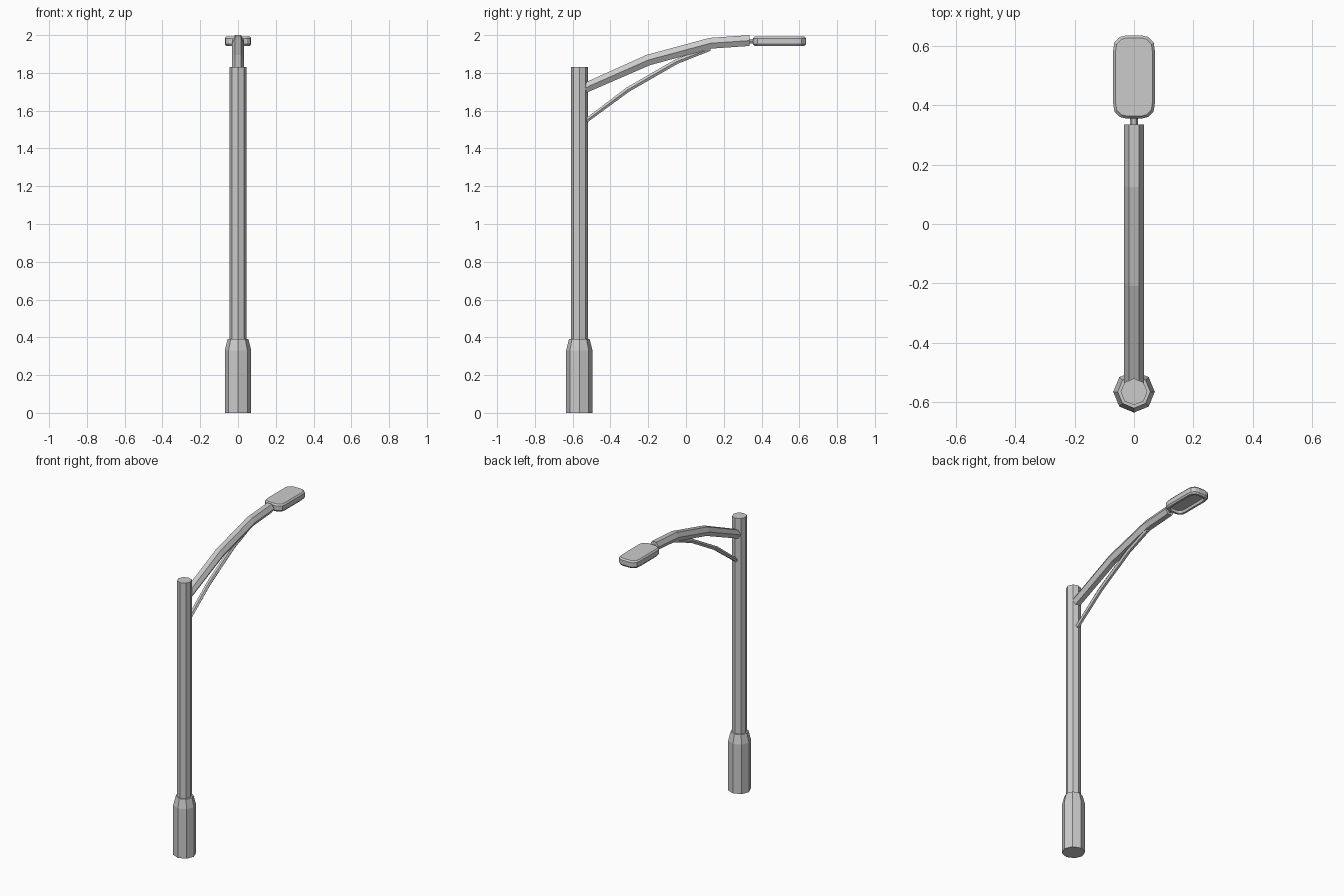
import bpy, bmesh, math
from mathutils import Vector

if "Cube" in bpy.data.objects:
    bpy.data.objects.remove(bpy.data.objects["Cube"])

POLE_Y = -0.565


def loft(name, rings):
    """Skin a list of equal-length point rings and cap both ends."""
    bm = bmesh.new()
    vr = [[bm.verts.new(p) for p in ring] for ring in rings]
    n = len(vr[0])
    for a, b in zip(vr, vr[1:]):
        for i in range(n):
            j = (i + 1) % n
            bm.faces.new((a[i], a[j], b[j], b[i]))
    bm.faces.new(vr[0][::-1])
    bm.faces.new(vr[-1])
    bmesh.ops.recalc_face_normals(bm, faces=bm.faces)
    me = bpy.data.meshes.new(name)
    bm.to_mesh(me)
    bm.free()
    ob = bpy.data.objects.new(name, me)
    bpy.context.collection.objects.link(ob)
    return ob


def column(name, profile, sides=8):
    """Upright faceted column from (radius, z) pairs."""
    ang = [2 * math.pi * i / sides for i in range(sides)]
    return loft(name, [[(r * math.cos(a), POLE_Y + r * math.sin(a), z) for a in ang]
                       for r, z in profile])


def tube(name, path, radius, sides=6):
    """Tube along a (y, z) path, with vertical end cuts and mitred bends."""
    rings = []
    pts = [Vector(p) for p in path]
    for k, p in enumerate(pts):
        if k in (0, len(pts) - 1):
            up, s = Vector((0, 1)), 1.0
        else:
            d0 = (p - pts[k - 1]).normalized()
            d1 = (pts[k + 1] - p).normalized()
            t = (d0 + d1).normalized()
            up, s = Vector((-t.y, t.x)), 1 / max(t.dot(d1), 0.5)
        ring = []
        for i in range(sides):
            a = 2 * math.pi * i / sides
            o = up * (radius * s * math.sin(a))
            ring.append((radius * math.cos(a), p.x + o.x, p.y + o.y))
        rings.append(ring)
    return loft(name, rings)


# Base sleeve and pole
column("base_sleeve", [(0.07, 0), (0.07, 0.33), (0.055, 0.39)])
column("pole", [(0.045, 0.38), (0.045, 1.83)])

# Curved arm, brace under it, and neck to the lamp
tube("arm", [(-0.535, 1.72), (-0.2, 1.868), (0.13, 1.957), (0.335, 1.971)], 0.033)
tube("brace", [(-0.535, 1.542), (-0.31, 1.71), (-0.05, 1.86), (0.13, 1.93)], 0.015)
tube("neck", [(0.32, 1.968), (0.375, 1.968)], 0.014)


# Lamp head: rounded rectangle with bevelled rims and a recessed underside
def head_ring(inset, z):
    quarter = [(0.07, 0.09), (0.066, 0.117), (0.047, 0.135), (0.025, 0.14)]
    q = [(x * (1 - inset / 0.07), y * (1 - inset / 0.14)) for x, y in quarter]
    half = q + [(-x, y) for x, y in reversed(q)]
    outline = half + [(-x, -y) for x, y in half]
    return [(x, 0.495 + y, z) for x, y in outline]


loft("lamp_head", [head_ring(0.026, 1.958), head_ring(0.020, 1.943),
                   head_ring(0.007, 1.943), head_ring(0, 1.953),
                   head_ring(0, 1.983), head_ring(0.008, 1.993)])
